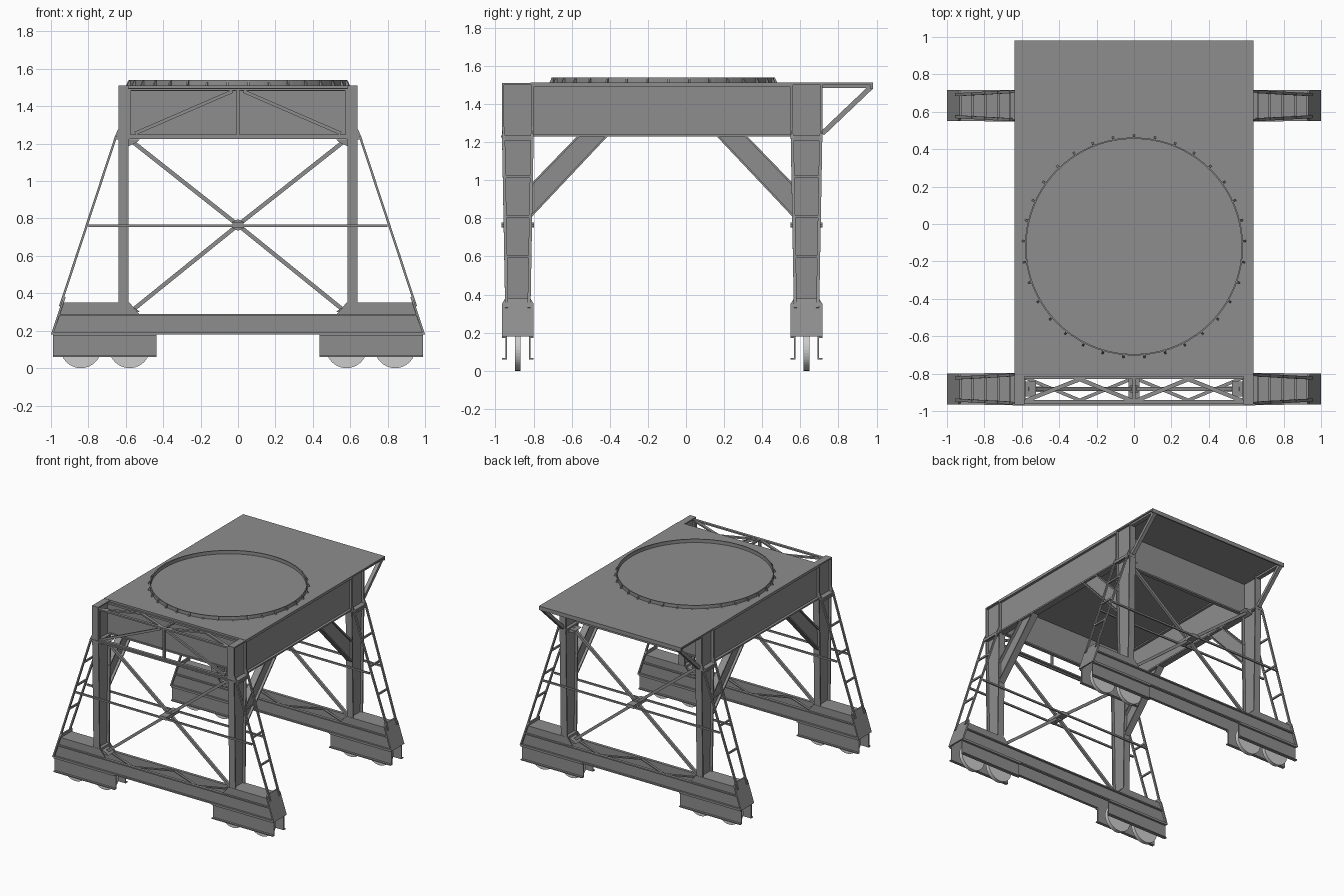
import bpy, bmesh, math
from mathutils import Vector, Matrix

if "Cube" in bpy.data.objects:
    bpy.data.objects.remove(bpy.data.objects["Cube"])

FRONT, BACK = -0.8825, 0.6325      # centre lines of the two end frames
steel = bpy.data.materials.new("dark_steel")
steel.diffuse_color = (0.27, 0.27, 0.27, 1)
steel.use_nodes = True
steel.node_tree.nodes["Principled BSDF"].inputs["Base Color"].default_value = steel.diffuse_color


class Part:
    """Collects boxes, bars and prisms into one mesh."""
    def __init__(self):
        self.bm = bmesh.new()

    def box(self, x0, x1, y0, y1, z0, z1):
        m = Matrix.Translation(((x0 + x1) / 2, (y0 + y1) / 2, (z0 + z1) / 2))
        size = (x1 - x0, abs(y1 - y0), z1 - z0, 1)
        bmesh.ops.create_cube(self.bm, size=1, matrix=m @ Matrix.Diagonal(size))

    def bar(self, p, q, a, b, ref=(0, 1, 0)):
        # a = thickness along ref, b = the other thickness
        p, q, ref = Vector(p), Vector(q), Vector(ref)
        d = (q - p).normalized()
        u = (ref - d * ref.dot(d)).normalized()
        rot = Matrix((u, d.cross(u), d)).transposed().to_4x4()
        m = Matrix.Translation((p + q) / 2) @ rot @ Matrix.Diagonal((a, b, (q - p).length, 1))
        bmesh.ops.create_cube(self.bm, size=1, matrix=m)

    def prism(self, pts, axis, lo, hi):
        def at(u, v, t):
            return {'x': (t, u, v), 'y': (u, t, v), 'z': (u, v, t)}[axis]
        f = self.bm.faces.new([self.bm.verts.new(at(u, v, lo)) for u, v in pts])
        g = bmesh.ops.extrude_face_region(self.bm, geom=[f], use_keep_orig=True)
        vs = [e for e in g['geom'] if isinstance(e, bmesh.types.BMVert)]
        bmesh.ops.translate(self.bm, vec=at(0, 0, hi - lo), verts=vs)

    def hull(self, pts):
        bmesh.ops.convex_hull(self.bm, input=[self.bm.verts.new(p) for p in pts])

    def done(self, name, mirror=True, ends=False, mat=steel):
        # ends=True: place at the front frame and turn a copy round for the back
        bmesh.ops.recalc_face_normals(self.bm, faces=self.bm.faces)
        me = bpy.data.meshes.new(name)
        self.bm.to_mesh(me)
        self.bm.free()
        if mat:
            me.materials.append(mat)
        places = [("front_", FRONT, 0), ("back_", BACK, math.pi)] if ends else [("", 0, 0)]
        for pre, y, rot in places:
            ob = bpy.data.objects.new(pre + name, me)
            ob.location.y, ob.rotation_euler.z = y, rot
            bpy.context.collection.objects.link(ob)
            if mirror:
                ob.modifiers.new("mirror", 'MIRROR')


# wheels, two per bogie
p = Part()
for x in (0.58, 0.84):
    m = Matrix.Translation((x, 0, 0.11)) @ Matrix.Rotation(math.pi / 2, 4, 'X')
    bmesh.ops.create_cone(p.bm, cap_ends=True, segments=40, radius1=0.11, radius2=0.11, depth=0.03, matrix=m)
p.done("wheels", ends=True, mat=None)

# bogie side channels
p = Part()
for s in (-1, 1):
    p.box(0.437, 0.99, s * .058, s * .066, 0.06, 0.18)
    for z in (0.06, 0.172):
        p.box(0.437, 0.99, s * .058, s * .083, z, z + 0.008)
p.done("bogie_frame", ends=True)

# sill beam: two outward channels with lacing on top
p = Part()
for s in (-1, 1):
    p.prism([(-1, .18), (1, .18), (.963, .29), (-.963, .29)], 'y', s * .06, s * .068)
    for z, x in ((0.18, 0.99), (0.28, 0.96)):
        p.box(-x, x, s * .06, s * .083, z, z + 0.01)
for i in range(4):
    x = -0.58 + 0.29 * i
    s = 1 if i % 2 else -1
    p.bar((x, -s * .06, .28), (x + .29, s * .06, .28), 0.018, 0.008, (0, 1, 0))
p.done("sill_beam", mirror=False, ends=True)

# raised sill ends, closed by a sloping end plate with clipped corners
p = Part()
p.prism([(.58, .29), (.96, .29), (.943, .35), (.58, .35)], 'y', -.068, .068)
p.hull([(x - d, s * y, z) for s in (-1, 1) for d in (0, .012) for x, y, z in
        ((1, .083, .18), (.943, .083, .352), (.933, .066, .38))])
for s in (-1, 1):
    p.prism([(.53, .29), (.58, .29), (.58, .35)], 'y', s * .06, s * .068)
p.done("sill_end", ends=True)

# tapered H-section columns, straight above the girder line
p = Part()
for s in (-1, 1):
    p.bar((.6125, s * .06, .3), (.6125, s * .077, 1.23), 0.01, 0.055)
    p.box(.585, .64, s * .072, s * .083, 1.23, 1.51)
    p.prism([(.64, 1.28), (.662, 1.23), (.64, 1.23)], 'y', s * .07, s * .08)
p.prism([(-.06, .3), (.06, .3), (.077, 1.23), (.077, 1.51), (-.077, 1.51), (-.077, 1.23)], 'x', .606, .62)
p.box(.58, .66, -.083, .083, 1.222, 1.235)
p.box(.585, .64, -.083, .083, 1.5, 1.51)
p.done("column", ends=True)

# knee braces from column to side girder
p = Part()
p.prism([(.07, .81), (.07, .98), (.3175, 1.235), (.47, 1.235)], 'x', .606, .62)
p.bar((.6125, .07, .812), (.6125, .466, 1.232), 0.055, 0.01, (1, 0, 0))
p.bar((.6125, .07, .975), (.6125, .319, 1.232), 0.055, 0.01, (1, 0, 0))
p.done("knee_brace", ends=True)


# sloping outer struts, two rails with rungs
def strut(z, s):
    t = (1.23 - z) / 0.88
    return (.655 + .29 * t, s * (.075 - .016 * t), z)


p = Part()
for s in (-1, 1):
    p.bar(strut(1.24, s), strut(.33, s), 0.016, 0.012)
for z in (1.215, 1.02, .81, .6):
    p.bar(strut(z, -1.05), strut(z, 1.05), 0.012, 0.014, (1, 0, 0))
p.done("outer_strut", ends=True)

# cross bracing of each end frame
p = Part()
for z in (1.215, .305):
    p.bar((0, 0, .765), (.57, 0, z), 0.02, 0.022)
for x, z, dz in ((.585, 1.222, -.035), (.585, .3, .035)):
    p.prism([(x, z), (x - .06, z), (x - .04, z + dz / 2), (x, z + dz)], 'y', -.04, .04)
for s in (-1, 1):
    p.bar((0, s * .079, .762), (.8, s * .079, .762), 0.012, 0.014)
p.box(0, .03, -.085, .085, .752, .778)
p.prism([(0, .735), (.03, .748), (.03, .782), (0, .795)], 'y', -.02, .02)
p.done("cross_brace", ends=True)

# side girders, I-section
p = Part()
p.box(.606, .62, -.80, .55, 1.23, 1.505)
for z in (1.23, 1.49):
    p.box(.585, .64, -.81, .56, z, z + .012)
p.done("side_girder")

# plate girders across both ends
p = Part()
for y in (-.815, .55):
    p.box(-.606, .606, y, y + .012, 1.235, 1.5)
    p.box(-.585, .585, y - .008, y + .02, 1.235, 1.247)
p.done("cross_girder", mirror=False)

# light truss panel on the front, upright face and top face
p = Part()
for z in (1.242, 1.49):
    p.box(0, .59, -.962, -.94, z - .006, z + .006)
p.box(.575, .59, -.96, -.945, 1.24, 1.49)
p.box(0, .008, -.962, -.942, 1.24, 1.49)
p.bar((.55, -.955, 1.255), (.03, -.955, 1.48), 0.015, 0.018)
p.box(0, .59, -.83, -.805, 1.482, 1.497)
p.box(0, .008, -.95, -.815, 1.482, 1.496)
p.bar((.01, -.945, 1.488), (.29, -.83, 1.488), 0.012, 0.022, (0, 0, 1))
p.bar((.29, -.83, 1.488), (.58, -.945, 1.488), 0.012, 0.022, (0, 0, 1))
p.box(0, .65, -.97, -.958, 1.224, 1.236)
p.done("front_truss")

# deck plate with rear overhang
p = Part()
p.box(-.64, .64, -.815, .98, 1.5, 1.512)
p.box(-.64, .64, .968, .98, 1.48, 1.5)
p.done("deck", mirror=False)

# overhang brackets
p = Part()
p.bar((.6125, .715, 1.245), (.6125, .97, 1.488), .03, .026, (1, 0, 0))
p.box(.595, .63, .71, .975, 1.485, 1.502)
p.done("overhang_bracket")

# turntable: thin upright ring on the deck
p = Part()
n = 66
rings = []
for r, z in ((.583, 1.508), (.583, 1.54), (.575, 1.54), (.575, 1.508)):
    rings.append([p.bm.verts.new((r * math.cos(i * math.tau / n), r * math.sin(i * math.tau / n) - .12, z))
                  for i in range(n)])
for k in range(4):
    a, b = rings[k], rings[(k + 1) % 4]
    for i in range(n):
        j = (i + 1) % n
        p.bm.faces.new((a[i], a[j], b[j], b[i]))
p.done("turntable_ring", mirror=False)

# small gussets round the ring
p = Part()
for i in range(33):
    n0 = len(p.bm.verts)
    p.prism([(.58, 1.51), (.6, 1.51), (.587, 1.538), (.58, 1.538)], 'y', -.005, .005)
    p.bm.verts.ensure_lookup_table()
    m = Matrix.Translation((0, -.12, 0)) @ Matrix.Rotation(math.pi / 2 + i * math.tau / 33, 4, 'Z')
    bmesh.ops.transform(p.bm, matrix=m, verts=p.bm.verts[n0:])
p.done("turntable_gussets", mirror=False)
